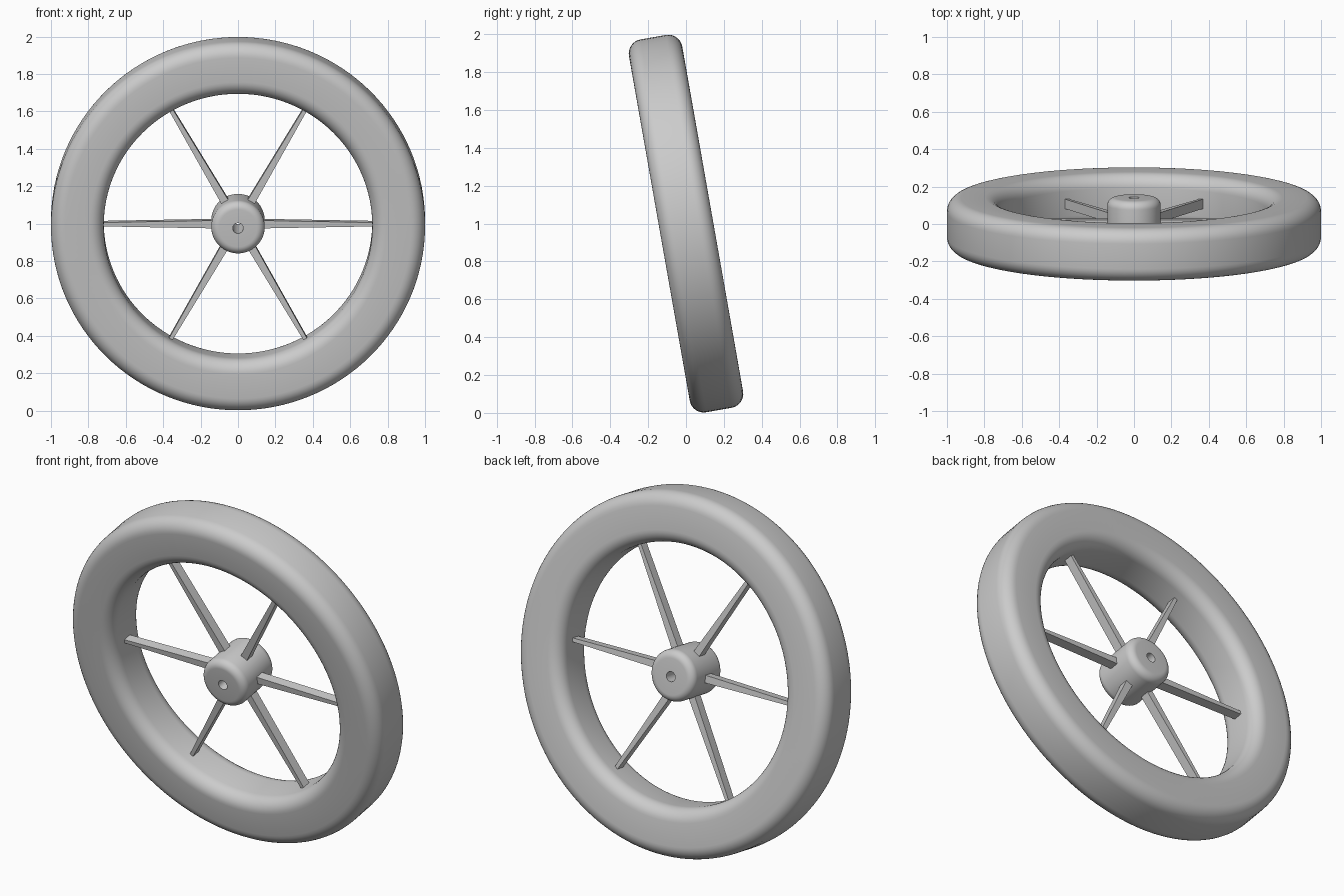
import bpy, bmesh, math
from mathutils import Matrix, Vector

if "Cube" in bpy.data.objects:
    bpy.data.objects.remove(bpy.data.objects["Cube"], do_unlink=True)

grey = bpy.data.materials.new("plain grey")
grey.use_nodes = True
colour = (0.6, 0.6, 0.6, 1)
grey.diffuse_color = colour
grey.node_tree.nodes["Principled BSDF"].inputs["Base Color"].default_value = colour

# The axle runs along y, and the whole wheel leans forward
TILT = Matrix.Translation((0, 0, 1)) @ Matrix.Rotation(math.radians(10), 4, "X")
HALF_WIDTH = 0.143


def finish(name, bm, smooth=True):
    bmesh.ops.recalc_face_normals(bm, faces=bm.faces)
    mesh = bpy.data.meshes.new(name)
    bm.to_mesh(mesh)
    bm.free()
    mesh.materials.append(grey)
    ob = bpy.data.objects.new(name, mesh)
    bpy.context.collection.objects.link(ob)
    ob.matrix_world = TILT
    bpy.ops.object.select_all(action="DESELECT")
    ob.select_set(True)
    bpy.context.view_layer.objects.active = ob
    if smooth:
        bpy.ops.object.shade_smooth_by_angle(angle=math.radians(35))


def ring(name, inner, outer, inner_fillet, outer_fillet, steps):
    """Lathe a rectangular section with rounded corners around the axle."""
    corners = [(outer, 1, outer_fillet, 0), (inner, 1, inner_fillet, 90),
               (inner, -1, inner_fillet, 180), (outer, -1, outer_fillet, 270)]
    bm = bmesh.new()
    section = []
    for radius, side, fillet, start in corners:
        centre_r = radius - fillet if radius == outer else radius + fillet
        centre_y = side * (HALF_WIDTH - fillet)
        count = 8 if fillet else 0
        for i in range(count + 1):
            a = math.radians(start + 90 * i / max(count, 1))
            section.append(bm.verts.new((centre_r + fillet * math.cos(a),
                                         centre_y + fillet * math.sin(a), 0)))
    edges = [bm.edges.new((section[i - 1], section[i])) for i in range(len(section))]
    bmesh.ops.spin(bm, geom=section + edges, cent=(0, 0, 0), axis=(0, 1, 0),
                   angle=math.tau, steps=steps, use_merge=True)
    bmesh.ops.remove_doubles(bm, verts=bm.verts, dist=1e-5)
    finish(name, bm)


# Tyre with rounded shoulders, and hub with a plain bore
ring("tyre", 0.718, 1.0, 0.075, 0.075, 128)
ring("hub", 0.028, 0.143, 0, 0.042, 64)

# Six tapering spokes
for i in range(6):
    bm = bmesh.new()
    bmesh.ops.create_cube(bm, size=1)
    for v in bm.verts:
        tip = v.co.x > 0
        v.co = Vector((0.723 if tip else 0.12,
                       v.co.y * 0.052,
                       v.co.z * (0.021 if tip else 0.043)))
    bm.transform(Matrix.Rotation(i * math.tau / 6, 4, "Y"))
    finish(f"spoke_{i + 1}", bm, smooth=False)
